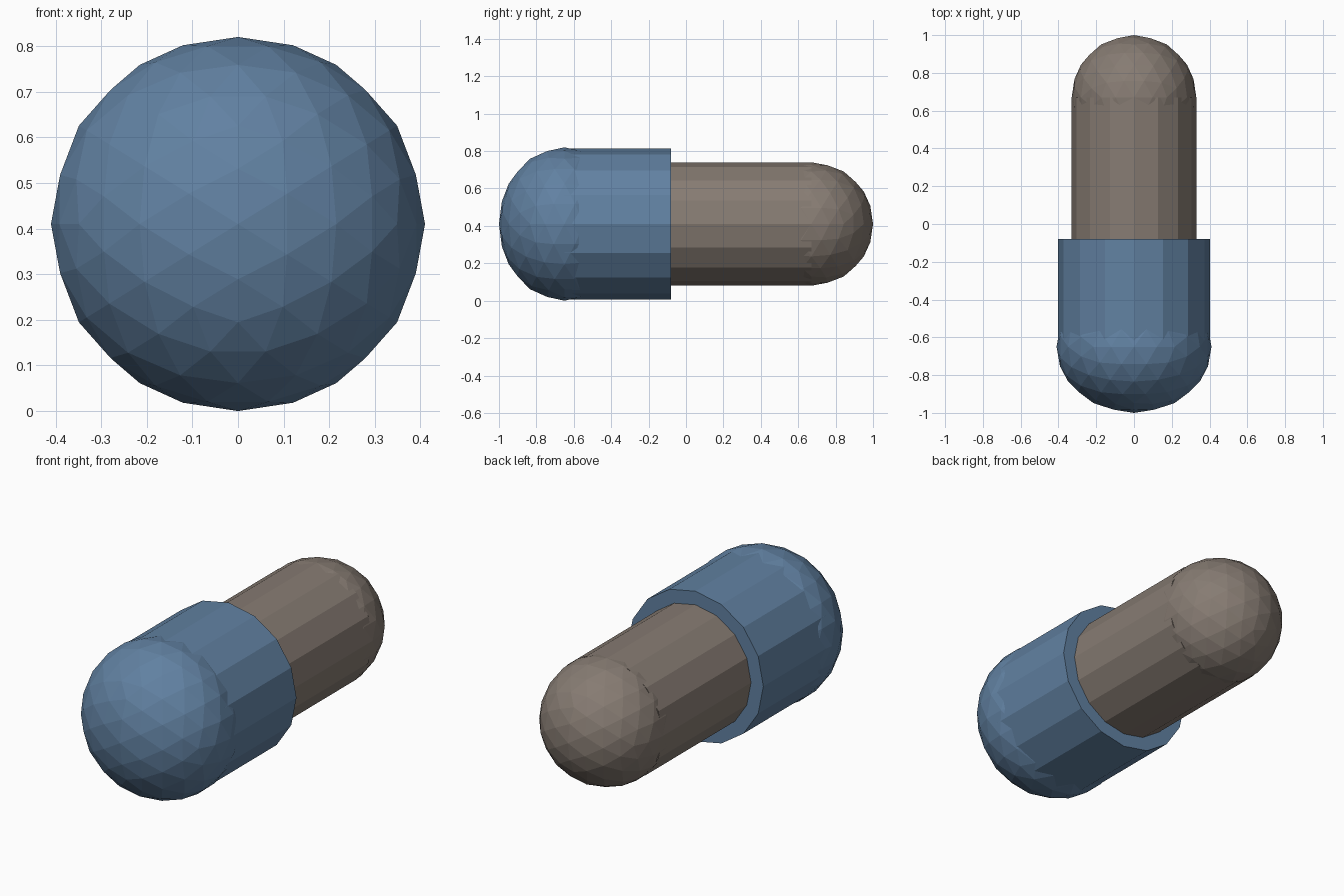
import bpy, bmesh
from math import atan, radians, sqrt
from mathutils import Matrix, Vector

if "Cube" in bpy.data.objects:
    bpy.data.objects.remove(bpy.data.objects["Cube"])

AXIS_Z = 0.41  # height of the capsule's long axis


def material(name, color):
    mat = bpy.data.materials.new(name)
    mat.diffuse_color = (*color, 1)
    mat.use_nodes = True
    mat.node_tree.nodes["Principled BSDF"].inputs["Base Color"].default_value = mat.diffuse_color
    return mat


def finish(bm, name, mat):
    mesh = bpy.data.meshes.new(name)
    bm.to_mesh(mesh)
    bm.free()
    mesh.materials.append(mat)
    obj = bpy.data.objects.new(name, mesh)
    bpy.context.collection.objects.link(obj)


def tube(name, radius, y0, y1, mat):
    """16-sided closed cylinder along y."""
    bm = bmesh.new()
    place = Matrix.Translation((0, (y0 + y1) / 2, AXIS_Z)) @ Matrix.Rotation(radians(90), 4, 'X')
    bmesh.ops.create_cone(bm, cap_ends=True, segments=16, radius1=radius,
                          radius2=radius, depth=abs(y1 - y0), matrix=place)
    finish(bm, name, mat)


def dome(name, radius, y, depth, mat):
    """Faceted ball, squashed along y, turned so its edges line up with the axes."""
    bm = bmesh.new()
    turn = Matrix.Rotation(-atan(2 / (1 + sqrt(5))), 4, 'Y')
    squash = Matrix.Diagonal((1, depth / radius, 1, 1))
    place = Matrix.Translation((0, y, AXIS_Z)) @ squash @ turn
    bmesh.ops.create_icosphere(bm, subdivisions=3, radius=radius)
    bmesh.ops.transform(bm, matrix=place, verts=bm.verts)
    finish(bm, name, mat)


blue = material("blue_shell", (0.12, 0.22, 0.36))
brown = material("brown_shell", (0.24, 0.20, 0.17))

# Wide front half
tube("cap_sleeve", 0.403, -0.65, -0.08, blue)
dome("cap_dome", 0.41, -0.65, 0.35, blue)

# Narrow back half
tube("body_sleeve", 0.33, -0.09, 0.67, brown)
dome("body_dome", 0.33, 0.67, 0.33, brown)
